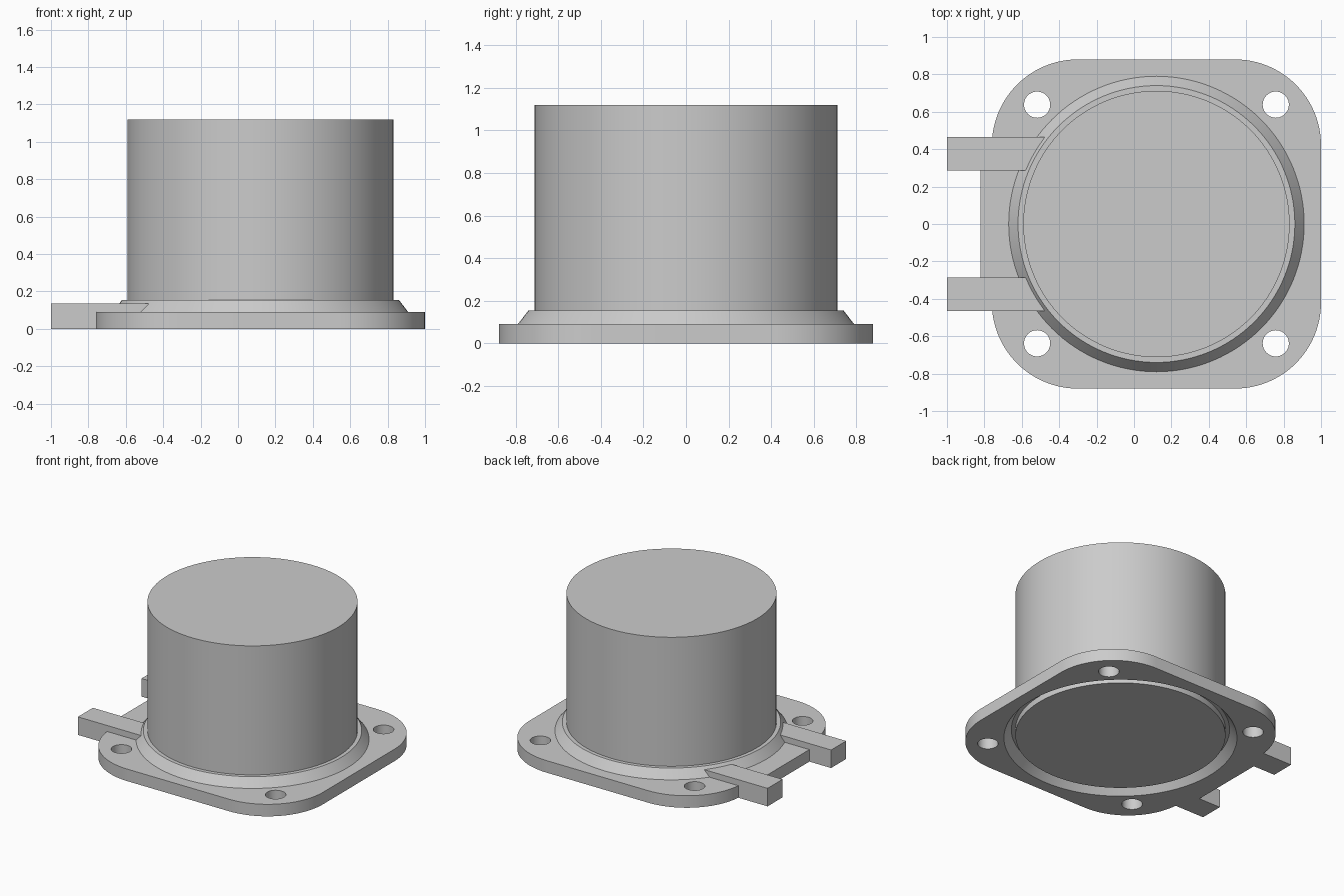
import bpy, bmesh
from math import pi, cos, sin, sqrt, radians

if "Cube" in bpy.data.objects:
    bpy.data.objects.remove(bpy.data.objects["Cube"])

CX = 0.12          # centre of the can and flange
SEG = 128


def finish(name, bm):
    bmesh.ops.recalc_face_normals(bm, faces=bm.faces)
    mesh = bpy.data.meshes.new(name)
    bm.to_mesh(mesh)
    bm.free()
    ob = bpy.data.objects.new(name, mesh)
    bpy.context.collection.objects.link(ob)
    return ob


def smooth(ob):
    bpy.ops.object.select_all(action='DESELECT')
    ob.select_set(True)
    bpy.context.view_layer.objects.active = ob
    bpy.ops.object.shade_smooth_by_angle(angle=radians(25))


def arc(cx, cy, r, a0, a1, n):
    return [(cx + r * cos(a0 + (a1 - a0) * i / n),
             cy + r * sin(a0 + (a1 - a0) * i / n)) for i in range(n + 1)]


def circle(cx, cy, r, n):
    return arc(cx, cy, r, 0, 2 * pi, n)[:-1]


def plate(name, loops, z0, z1):
    """Filled outline with holes, extruded from z0 to z1."""
    cu = bpy.data.curves.new(name + "_outline", 'CURVE')
    cu.dimensions = '2D'
    cu.fill_mode = 'BOTH'
    cu.extrude = (z1 - z0) / 2
    for pts in loops:
        sp = cu.splines.new('POLY')
        sp.points.add(len(pts) - 1)
        for p, (x, y) in zip(sp.points, pts):
            p.co = (x, y, 0, 1)
        sp.use_cyclic_u = True
    tmp = bpy.data.objects.new(name + "_tmp", cu)
    bpy.context.collection.objects.link(tmp)
    bpy.context.view_layer.update()
    mesh = bpy.data.meshes.new_from_object(
        tmp.evaluated_get(bpy.context.evaluated_depsgraph_get()))
    bm = bmesh.new()
    bm.from_mesh(mesh)
    bpy.data.objects.remove(tmp)
    bpy.data.curves.remove(cu)
    bpy.data.meshes.remove(mesh)
    bmesh.ops.remove_doubles(bm, verts=bm.verts, dist=1e-5)
    bmesh.ops.translate(bm, verts=bm.verts, vec=(0, 0, (z0 + z1) / 2))
    return finish(name, bm)


def lathe(name, profile):
    """Closed ring from a closed (radius, z) profile."""
    bm = bmesh.new()
    rings = [[bm.verts.new((CX + r * cos(2 * pi * i / SEG), r * sin(2 * pi * i / SEG), z))
              for i in range(SEG)] for r, z in profile]
    for a, b in zip(rings, rings[1:] + rings[:1]):
        for i in range(SEG):
            j = (i + 1) % SEG
            bm.faces.new((a[i], a[j], b[j], b[i]))
    return finish(name, bm)


# mounting flange: rounded square with a shallow tab on the left
H, R = 0.88, 0.46
c = H - R
outline = []
for k, (sx, sy) in enumerate([(1, 1), (-1, 1), (-1, -1), (1, -1)]):
    outline += arc(CX + sx * c, sy * c, R, k * pi / 2, (k + 1) * pi / 2, 24)
    if k == 1:
        outline += [(-0.76, 0.3), (-0.82, 0.3), (-0.82, -0.3), (-0.76, -0.3)]
holes = [circle(CX + sx * 0.638, sy * 0.638, 0.07, 40) for sx in (-1, 1) for sy in (-1, 1)]
smooth(plate("flange", [outline, circle(CX, 0, 0.79, SEG)] + holes, 0, 0.09))

# sloped collar, hollow underneath
smooth(lathe("collar", [(0.79, 0), (0.79, 0.09), (0.74, 0.155), (0.71, 0.155),
                        (0.71, 0.065), (0.74, 0.065)]))

# can body
bm = bmesh.new()
bmesh.ops.create_cone(bm, cap_ends=True, segments=SEG, radius1=0.712, radius2=0.712, depth=1.1)
bmesh.ops.translate(bm, verts=bm.verts, vec=(CX, 0, 0.57))
smooth(finish("body", bm))

# two locating arms whose inner ends follow the collar slope
for name, s in (("back_arm", 1), ("front_arm", -1)):
    bm = bmesh.new()
    rows = []
    for z, r in ((0, 0.795), (0.135, 0.757)):
        rows.append([bm.verts.new((x, s * y, z)) for x, y in (
            (-1, 0.287), (CX - sqrt(r * r - 0.287 ** 2), 0.287),
            (CX - sqrt(r * r - 0.464 ** 2), 0.464), (-1, 0.464))])
    for row in rows:
        bm.faces.new(row)
    for i in range(4):
        j = (i + 1) % 4
        bm.faces.new((rows[0][i], rows[0][j], rows[1][j], rows[1][i]))
    finish(name, bm)
